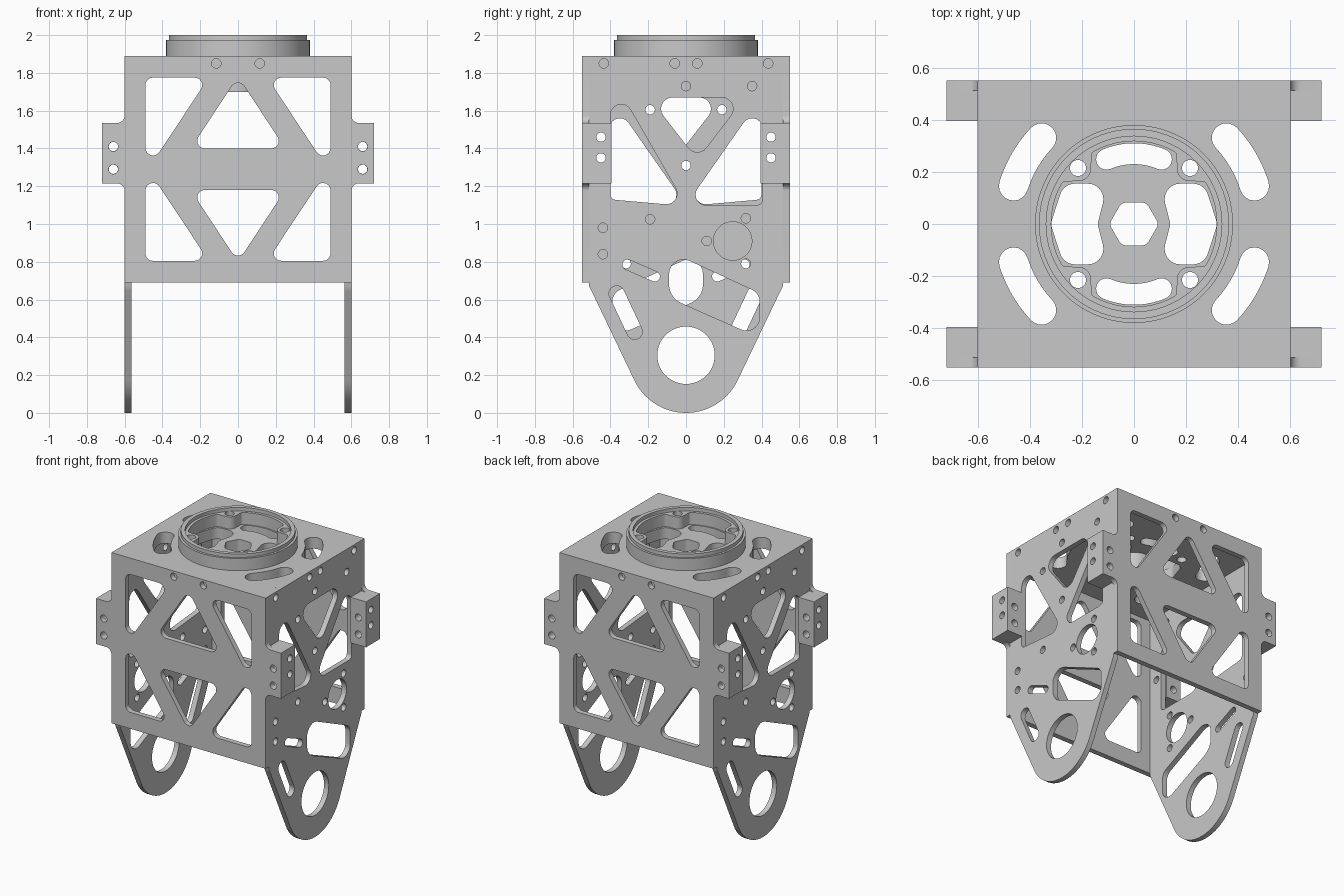
import bpy, bmesh, math
from math import radians, cos, sin, tan, atan2, pi
from mathutils import Vector, Matrix

old = bpy.data.objects.get("Cube")
if old:
    bpy.data.objects.remove(old, do_unlink=True)

grey = bpy.data.materials.new("machined grey")
grey.use_nodes = True
grey.diffuse_color = (0.58, 0.58, 0.58, 1)
grey.node_tree.nodes["Principled BSDF"].inputs["Base Color"].default_value = grey.diffuse_color


# 2D outline helpers
def arc(r, a0, a1, n=10, x=0, y=0):
    angles = [radians(a0 + (a1 - a0) * i / n) for i in range(n + 1)]
    return [(x + r * cos(a), y + r * sin(a)) for a in angles]


def circle(x, y, r, n=24):
    return arc(r, 0, 360, n, x, y)[:-1]


def rounded(points, r=0.05, steps=7):
    """Polygon with filleted corners; a third value on a point sets its own radius."""
    out = []
    n = len(points)
    for i, point in enumerate(points):
        p = Vector(point[:2])
        rad = point[2] if len(point) > 2 else r
        a = Vector(points[i - 1][:2]) - p
        b = Vector(points[(i + 1) % n][:2]) - p
        half = a.angle(b) / 2
        if rad == 0 or half > 1.5:
            out.append(tuple(p))
            continue
        t = min(rad / tan(half), 0.49 * a.length, 0.49 * b.length)
        rad = t * tan(half)
        a.normalize()
        b.normalize()
        c = p + (a + b).normalized() * rad / sin(half)
        start, end = p + a * t - c, p + b * t - c
        a0 = math.degrees(atan2(start.y, start.x))
        sweep = (math.degrees(atan2(end.y, end.x)) - a0 + 180) % 360 - 180
        out += arc(rad, a0, a0 + sweep, steps, c.x, c.y)
    return out


def arc_slot(r, width, a0, a1):
    h = width / 2
    end0 = (r * cos(radians(a0)), r * sin(radians(a0)))
    end1 = (r * cos(radians(a1)), r * sin(radians(a1)))
    return (arc(r + h, a0, a1) + arc(h, a1, a1 + 180, 10, *end1)[1:-1]
            + arc(r - h, a1, a0) + arc(h, a0 + 180, a0 + 360, 10, *end0)[1:-1])


def slot(x0, y0, x1, y1, r):
    a = math.degrees(atan2(y1 - y0, x1 - x0))
    return arc(r, a - 90, a + 90, 10, x1, y1) + arc(r, a + 90, a + 270, 10, x0, y0)


def flip(outline, sx, sy, cy=0):
    return [(p[0] * sx, cy + (p[1] - cy) * sy, *p[2:]) for p in outline]


# Object helpers
def finish(name, mesh):
    mesh.name = name
    mesh.materials.clear()
    mesh.materials.append(grey)
    obj = bpy.data.objects.new(name, mesh)
    bpy.context.collection.objects.link(obj)
    bpy.ops.object.select_all(action='DESELECT')
    obj.select_set(True)
    bpy.context.view_layer.objects.active = obj
    bpy.ops.object.shade_smooth_by_angle(angle=radians(32))


def plate(name, outlines, thickness, location, turn=None):
    """Extrude an outline with holes; turn stands the plate up, facing that way."""
    curve = bpy.data.curves.new(name, 'CURVE')
    curve.dimensions = '2D'
    curve.fill_mode = 'BOTH'
    curve.extrude = thickness / 2
    for outline in outlines:
        spline = curve.splines.new('POLY')
        spline.points.add(len(outline) - 1)
        for sp, p in zip(spline.points, outline):
            sp.co = (p[0], p[1], 0, 1)
        spline.use_cyclic_u = True
    temp = bpy.data.objects.new(name + " outline", curve)
    bpy.context.collection.objects.link(temp)
    bpy.context.view_layer.update()
    deps = bpy.context.evaluated_depsgraph_get()
    mesh = bpy.data.meshes.new_from_object(temp.evaluated_get(deps))
    bpy.data.objects.remove(temp, do_unlink=True)
    matrix = Matrix.Translation(location)
    if turn is not None:
        matrix = matrix @ Matrix.Rotation(radians(turn), 4, 'Z') @ Matrix.Rotation(pi / 2, 4, 'X')
    bm = bmesh.new()
    bm.from_mesh(mesh)
    bmesh.ops.remove_doubles(bm, verts=bm.verts, dist=1e-5)
    bmesh.ops.recalc_face_normals(bm, faces=bm.faces)
    bm.transform(matrix)
    bm.to_mesh(mesh)
    bm.free()
    finish(name, mesh)


SCREW = 0.025
WALL = 0.037
MID = 1.29

# Front and back trusses, with ears
half = [(0.6, 0.69, 0), (0.6, 1.215, 0.04), (0.72, 1.215, 0),
        (0.72, 1.535, 0), (0.6, 1.535, 0.04), (0.6, 1.89, 0)]
truss = [rounded(half + flip(half, -1, 1)[::-1])]
corner = [(0.49, 1.775, 0.04), (0.49, 1.27, 0.04), (0.155, 1.775, 0.04)]
middle = [(-0.25, 1.4, 0.04), (0.25, 1.4, 0.04), (0, 1.78, 0.04)]
for up in (1, -1):
    truss.append(flip(rounded(middle), 1, up, MID))
    for side in (1, -1):
        truss.append(flip(rounded(corner), side, up, MID))
for side in (1, -1):
    truss += [circle(side * x, z, SCREW) for x, z in ((0.66, 1.41), (0.66, 1.29), (0.115, 1.85))]
for name, sign, turn in (("front_truss", -1, 0), ("back_truss", 1, 180)):
    plate(name, truss, WALL, (0, sign * (0.55 - WALL / 2), 0), turn)

# Side plates with rounded legs; the two are half a turn apart
edge = 0.55 - WALL
side = [[(edge, 1.89), (-edge, 1.89), (-edge, 0.67), (-0.5, 0.645)]
        + arc(0.303, 206, 334, 28, 0, 0.303) + [(0.5, 0.645), (edge, 0.67)]]
side += [
    rounded([(-0.4, 1.79), (0, 1.095), (-0.4, 1.13, 0.03)], 0.057),
    rounded([(0.405, 1.68), (0, 1.1), (0.405, 1.1, 0.03)], 0.055),
    rounded([(-0.195, 1.67), (0.311, 1.67), (0.06, 1.342)], 0.06),
    rounded([(-0.09, 0.855, 0.11), (0.39, 0.633, 0.07), (0.39, 0.398, 0.07), (-0.09, 0.61, 0.11)]),
    slot(-0.31, 0.785, -0.165, 0.722, 0.027),
    slot(-0.367, 0.632, -0.272, 0.43, 0.041),
    circle(0, 0.305, 0.152, 48),
    circle(0.247, 0.91, 0.102, 36),
]
side_screws = [(0.11, 0.91), (0.317, 1.03), (0.317, 0.79), (-0.19, 1.025), (-0.44, 0.98),
               (-0.44, 0.84), (0, 1.31), (-0.19, 1.605), (0, 1.73), (0.35, 1.73)]
for s in (1, -1):
    side_screws += [(s * 0.45, 1.46), (s * 0.45, 1.35), (s * 0.435, 1.85), (s * 0.06, 1.85)]
side += [circle(y, z, SCREW) for y, z in side_screws]
for name, sign, turn in (("left_side_plate", 1, 90), ("right_side_plate", -1, 270)):
    plate(name, side, WALL, (sign * (0.6 - WALL / 2), 0, 0), turn)

# Top deck
corners = [(1, 1), (-1, 1), (-1, -1), (1, -1)]
bolts = [circle(sx * 0.215, sy * 0.215, 0.031) for sx, sy in corners]
hexagon = rounded(circle(0, 0, 0.095, 6), 0.03)
window = rounded([(0.1, 0.155), (0.27, 0.155), (0.32, 0), (0.27, -0.155), (0.1, -0.155),
                  (0.14, 0)], 0.06)
deck_x = 0.6 - WALL
deck = [[(sx * deck_x, sy * edge) for sx, sy in corners], hexagon, *bolts]
for s in (1, -1):
    deck += [flip(window, s, 1), flip(arc_slot(0.27, 0.08, 67, 113), 1, s)]
deck += [flip(arc_slot(0.485, 0.112, 17.5, 43), sx, sy) for sx, sy in corners]
plate("top_deck", deck, 0.08, (0, 0, 1.85))
plate("center_hub", [circle(0, 0, 0.122, 40), hexagon], 0.11, (0, 0, 1.755))

# Mounting ring with four inner bosses, and its raised lip
pocket = []
for quarter in range(4):
    a = 90 * quarter
    pocket += [(*p, 0.02) for p in arc(0.318, a - 31, a + 31, 10)]
    pocket.append((*arc(0.233, a + 45, a + 45)[0], 0.05))
plate("mounting_ring", [circle(0, 0, 0.38, 72), rounded(pocket), *bolts], 0.085, (0, 0, 1.9325))
plate("ring_lip", [circle(0, 0, 0.365, 72), circle(0, 0, 0.337, 72)], 0.025, (0, 0, 1.9875))


# Ear blocks, drilled both ways and mirrored to four corners
def solid(name, build):
    mesh = bpy.data.meshes.new(name)
    bm = bmesh.new()
    build(bm)
    bm.to_mesh(mesh)
    bm.free()
    obj = bpy.data.objects.new(name, mesh)
    bpy.context.collection.objects.link(obj)
    return obj


def block_shape(bm):
    size = Matrix.Diagonal((0.12, edge - 0.395, 0.32, 1))
    bmesh.ops.create_cube(bm, size=1, matrix=Matrix.Translation((0.66, (edge + 0.395) / 2, 1.375)) @ size)


def drill_shape(bm):
    for z, axis in ((1.46, 'Y'), (1.35, 'Y'), (1.41, 'X'), (1.29, 'X')):
        m = Matrix.Translation((0.66, 0.45, z)) @ Matrix.Rotation(pi / 2, 4, axis)
        bmesh.ops.create_cone(bm, cap_ends=True, segments=24, radius1=0.0245, radius2=0.0245,
                              depth=0.3, matrix=m)


block = solid("ear block blank", block_shape)
drill = solid("drill cutter", drill_shape)
drill.hide_render = True
cut = block.modifiers.new("drill", 'BOOLEAN')
cut.operation = 'DIFFERENCE'
cut.solver = 'EXACT'
cut.object = drill
mirror = block.modifiers.new("mirror", 'MIRROR')
mirror.use_axis = (True, True, False)
mirror.use_mirror_merge = False
bpy.context.view_layer.update()
result = bpy.data.meshes.new_from_object(block.evaluated_get(bpy.context.evaluated_depsgraph_get()))
for helper in (block, drill):
    bpy.data.objects.remove(helper, do_unlink=True)
finish("ear_blocks", result)
